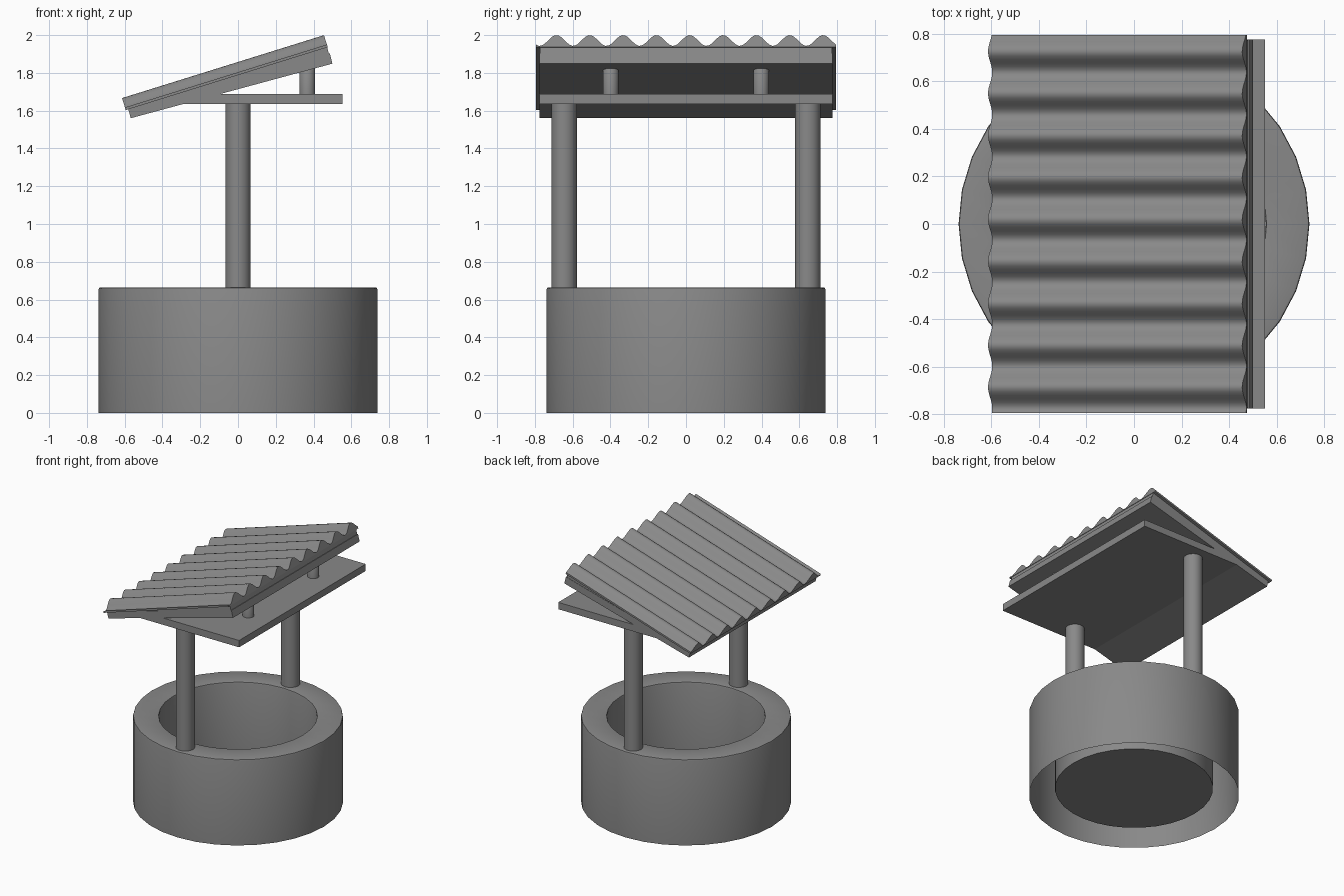
import bpy, bmesh, math
from mathutils import Vector

if "Cube" in bpy.data.objects:
    bpy.data.objects.remove(bpy.data.objects["Cube"])

# One dark grey material for every part
grey = bpy.data.materials.new("dark_grey")
grey.diffuse_color = (0.25, 0.25, 0.25, 1)
grey.use_nodes = True
grey.node_tree.nodes["Principled BSDF"].inputs["Base Color"].default_value = grey.diffuse_color


def finish(name, bm, smooth=False):
    bmesh.ops.recalc_face_normals(bm, faces=bm.faces)
    me = bpy.data.meshes.new(name)
    bm.to_mesh(me)
    bm.free()
    me.materials.append(grey)
    ob = bpy.data.objects.new(name, me)
    bpy.context.collection.objects.link(ob)
    if smooth:
        bpy.ops.object.select_all(action='DESELECT')
        ob.select_set(True)
        bpy.context.view_layer.objects.active = ob
        bpy.ops.object.shade_smooth_by_angle(angle=math.radians(40))
    return ob


def lathe(name, profile, x=0, y=0, steps=32):
    """Spin an (r, z) profile around a vertical axis at x, y."""
    bm = bmesh.new()
    vs = [bm.verts.new((r, 0, z)) for r, z in profile]
    es = [bm.edges.new(p) for p in zip(vs, vs[1:])]
    bmesh.ops.spin(bm, geom=vs + es, cent=(0, 0, 0), axis=(0, 0, 1),
                   angle=math.tau, steps=steps)
    bmesh.ops.remove_doubles(bm, verts=bm.verts, dist=1e-4)
    bmesh.ops.translate(bm, verts=bm.verts, vec=(x, y, 0))
    return finish(name, bm, True)


def prism(name, outline, half_y):
    """Extrude an (x, z) outline symmetrically along y."""
    bm = bmesh.new()
    f = bm.faces.new([bm.verts.new((x, -half_y, z)) for x, z in outline])
    new = bmesh.ops.extrude_face_region(bm, geom=[f])["geom"]
    bmesh.ops.translate(bm, vec=(0, 2 * half_y, 0),
                        verts=[v for v in new if isinstance(v, bmesh.types.BMVert)])
    return finish(name, bm)


# Hollow well wall with rounded rim and raised floor, open underneath
lathe("well_wall", [(0.738, 0), (0.738, 0.653), (0.735, 0.662), (0.726, 0.665),
                    (0.567, 0.665), (0.558, 0.662), (0.555, 0.653),
                    (0.555, 0.057), (0, 0.057)])

# Main posts and short roof props
for side, y in (("front", -1), ("back", 1)):
    lathe(side + "_post", [(0, 0.65), (0.067, 0.65), (0.067, 1.64), (0, 1.64)],
          0, y * 0.645)
    lathe(side + "_prop", [(0, 1.68), (0.041, 1.68), (0.041, 1.822),
                           (0.035, 1.83), (0, 1.83)], 0.367, y * 0.398)

# Flat board (its back edge ends inside the roof), tilted board and wedge under the sheet
prism("flat_board", [(-0.305, 1.635), (0.552, 1.635), (0.552, 1.688), (-0.305, 1.688)], 0.775)
prism("tilted_board", [(-0.568, 1.56), (0.5, 1.849), (0.486, 1.903), (-0.582, 1.613)], 0.775)
prism("roof_wedge", [(-0.578, 1.611), (0.481, 1.899), (0.472, 1.936), (-0.583, 1.612)], 0.773)

# Corrugated sheet: wave cross-section swept down the slope
low, high = Vector((-0.614, 0, 1.667)), Vector((0.455, 0, 2.0))
u = (high - low).normalized()
n = Vector((-u.z, 0, u.x))
bm = bmesh.new()
count, half = 108, 0.795
rows = []
for i in range(count + 1):
    y = -half + 2 * half * i / count
    h = 0.03 * (math.cos(math.tau * (y - 0.02) / 0.1765) - 1)
    rows.append([bm.verts.new(p + n * d + Vector((0, y, 0)))
                 for p, d in ((low, h), (high, h), (high, -0.067), (low, -0.067))])
for a, b in zip(rows, rows[1:]):
    for k in range(4):
        bm.faces.new((a[k], a[(k + 1) % 4], b[(k + 1) % 4], b[k]))
bm.faces.new(rows[0])
bm.faces.new(rows[-1])
finish("corrugated_roof", bm, True)
